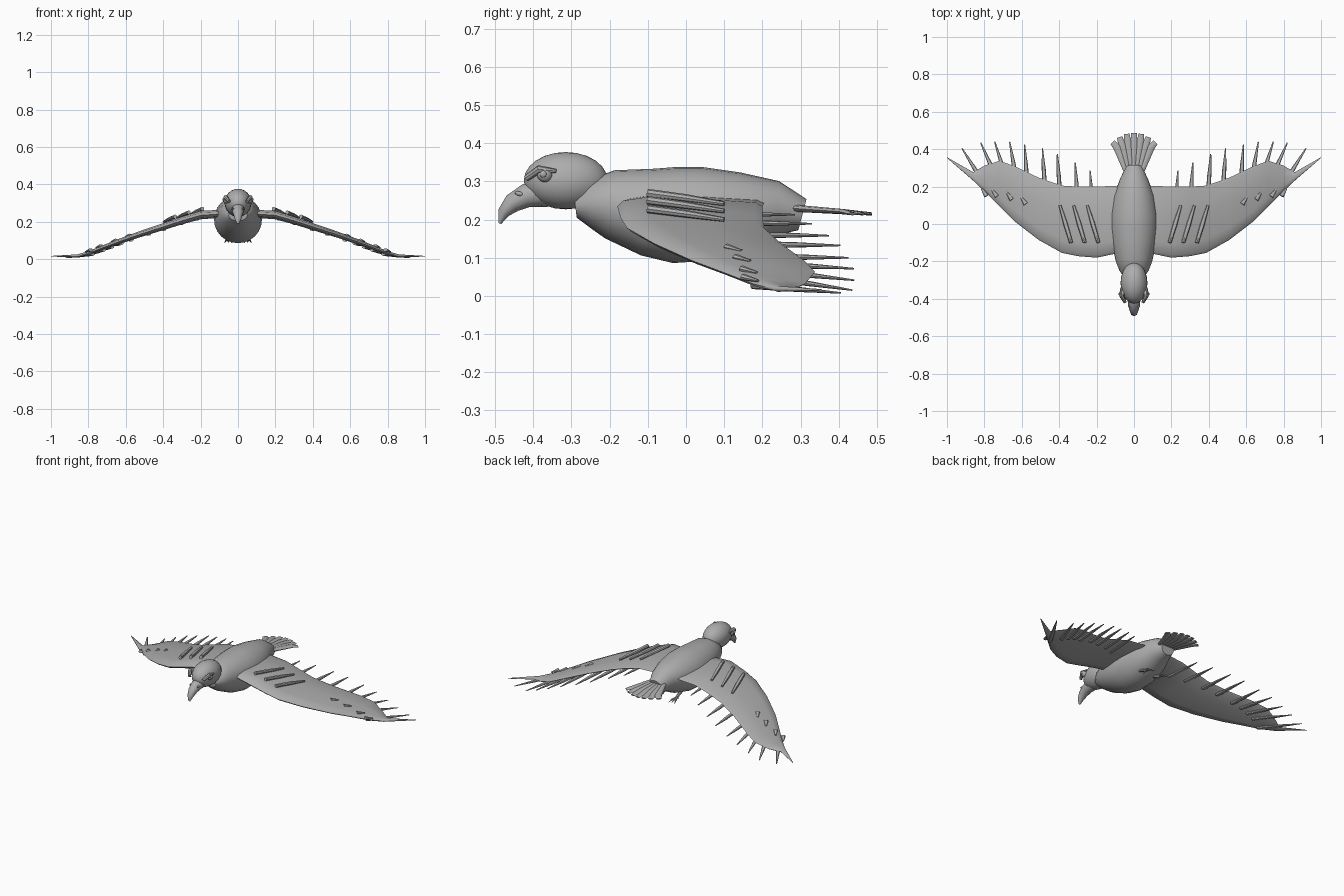
import bpy, bmesh, math
from mathutils import Vector

cube = bpy.data.objects.get("Cube")
if cube:
    bpy.data.objects.remove(cube, do_unlink=True)

grey = bpy.data.materials.new("plain_grey")
grey.use_nodes = True
grey.diffuse_color = (0.42, 0.42, 0.42, 1)
grey.node_tree.nodes["Principled BSDF"].inputs["Base Color"].default_value = (0.42, 0.42, 0.42, 1)


def finish(obj, angle=40):
    obj.data.materials.append(grey)
    bpy.ops.object.select_all(action="DESELECT")
    obj.select_set(True)
    bpy.context.view_layer.objects.active = obj
    bpy.ops.object.shade_smooth_by_angle(angle=math.radians(angle))
    return obj


def loft(name, rings, angle=40):
    """Skin a list of equal-length point rings and cap both ends."""
    bm = bmesh.new()
    loops = [[bm.verts.new(p) for p in ring] for ring in rings]
    n = len(loops[0])
    for a, b in zip(loops, loops[1:]):
        for i in range(n):
            j = (i + 1) % n
            bm.faces.new((a[i], a[j], b[j], b[i]))
    bm.faces.new(loops[0])
    bm.faces.new(loops[-1])
    bmesh.ops.recalc_face_normals(bm, faces=bm.faces)
    mesh = bpy.data.meshes.new(name)
    bm.to_mesh(mesh)
    bm.free()
    obj = bpy.data.objects.new(name, mesh)
    bpy.context.collection.objects.link(obj)
    return finish(obj, angle)


def tube(name, path, radii, sides=8):
    """Elliptical tube along a path; radii are (half width, half height)."""
    pts = [Vector(p) for p in path]
    rings = []
    for i, p in enumerate(pts):
        d = (pts[min(i + 1, len(pts) - 1)] - pts[max(i - 1, 0)]).normalized()
        side = d.cross(Vector((0, 0, 1))).normalized()
        up = side.cross(d)
        w, h = radii[i]
        angles = [2 * math.pi * k / sides for k in range(sides)]
        rings.append([p + side * w * math.cos(a) + up * h * math.sin(a) for a in angles])
    return loft(name, rings)


def ball(name, loc, scale, tilt=0, turn=0, seg=16):
    bpy.ops.mesh.primitive_uv_sphere_add(segments=seg, ring_count=seg // 2 + 2, location=loc,
                                         rotation=(tilt, 0, turn))
    obj = bpy.context.object
    obj.name = name
    obj.scale = scale
    return finish(obj)


# Body: y, centre height, half width, half height
body = [(-.29, .235, .05, .03), (-.25, .24, .078, .065), (-.2, .24, .097, .09),
        (-.1, .22, .12, .115), (-.03, .212, .128, .126), (.05, .215, .128, .123),
        (.15, .222, .11, .102), (.24, .23, .075, .071), (.305, .213, .045, .042)]
tube("body", [(0, y, z) for y, z, w, h in body], [(w, h) for y, z, w, h in body], 24)

# Head and hooked beak
ball("head", (0, -.315, .302), (.072, .11, .075), seg=20)
tube("beak", [(0, -.37, .272), (0, -.42, .262), (0, -.455, .243), (0, -.478, .218), (0, -.488, .19)],
     [(.036, .04), (.033, .031), (.026, .025), (.018, .016), (.006, .004)], 12)

# Tail fan
for i in range(7):
    t = i / 3 - 1
    end = (t * .115, .487 - .05 * t * t, .215)
    tube(f"tail_feather_{i + 1}", [(t * .03, .25, .232), (t * .09, .41, .221), end],
         [(.012, .01), (.021, .007), (.015, .004)])

# Wing stations: x, leading y, trailing y, height, half thickness
wing = [(.08, -.155, .205, .243, .022), (.2, -.18, .2, .235, .024), (.3, -.172, .2, .206, .022),
        (.385, -.155, .205, .178, .02), (.51, -.085, .248, .138, .018), (.64, .015, .31, .093, .015),
        (.72, .095, .338, .063, .013), (.8, .175, .312, .032, .011), (.86, .232, .277, .018, .008),
        (1, .353, .357, .016, .002)]
section = [(0, 0), (.04, .6), (.2, 1), (.6, .8), (.95, .4), (1, 0),
           (.95, -.4), (.6, -.7), (.2, -.9), (.04, -.6)]


def wing_height(x):
    for a, b in zip(wing, wing[1:]):
        if x <= b[0]:
            return a[3] + (b[3] - a[3]) * (x - a[0]) / (b[0] - a[0])
    return wing[-1][3]


flight_tips = [(.92, .405), (.82, .435), (.745, .44), (.665, .44), (.585, .425),
               (.49, .405), (.41, .375), (.315, .33), (.235, .285)]
small_coverts = [(.59, .125), (.665, .148), (.745, .165), (.8, .168)]

for side, s in (("left", 1), ("right", -1)):
    loft(f"{side}_wing", [[(s * x, lead + (trail - lead) * u, z + th * v) for u, v in section]
                          for x, lead, trail, z, th in wing], 50)

    # Flight feathers running out from beneath the trailing edge
    for i, (x, y) in enumerate(flight_tips):
        bx = x - .015 - max(0, x - .6) * .4
        root = Vector((s * bx, y - .23, wing_height(bx) - .014))
        tip = Vector((s * x, y, max(.008, wing_height(x) - .012)))
        tube(f"{side}_flight_feather_{i + 1}", [root, root.lerp(tip, .5), tip],
             [(.012, .009), (.011, .007), (.003, .002)])

    # Long coverts on the upper surface
    for i in range(3):
        x = .19 + i * .073
        z = wing_height(x) + .028
        tube(f"{side}_long_covert_{i + 1}",
             [(s * x, -.1, z + .006), (s * (x + .03), 0, z - .007), (s * (x + .06), .1, z - .022)],
             [(.01, .011), (.012, .01), (.007, .006)])

    # Short coverts near the wing tip
    for i, (x, y) in enumerate(small_coverts):
        z = wing_height(x) + .014
        tube(f"{side}_short_covert_{i + 1}",
             [(s * (x - .012), y - .018, z + .004), (s * (x + .014), y + .02, z - .006)],
             [(.014, .009), (.005, .004)])

    # Face details
    ball(f"{side}_eye", (s * .062, -.37, .318), (.017, .02, .02))
    ball(f"{side}_pupil", (s * .077, -.374, .319), (.006, .009, .009), seg=10)
    tube(f"{side}_brow", [(s * .048, -.418, .308), (s * .066, -.385, .332), (s * .068, -.34, .327)],
         [(.009, .009), (.012, .011), (.005, .005)])
    ball(f"{side}_nostril", (s * .026, -.437, .268), (.006, .012, .006), tilt=-.3, seg=10)

    # Legs and claws
    tube(f"{side}_leg", [(s * .05, .09, .14), (s * .052, .17, .105)], [(.012, .012), (.008, .008)])
    for i in (-1, 0, 1):
        tube(f"{side}_toe_{i + 2}",
             [(s * .052, .165, .106), (s * .052 + i * .013, .195, .1), (s * .052 + i * .02, .22, .088)],
             [(.006, .006), (.005, .005), (.001, .001)], 6)
    tube(f"{side}_hind_toe", [(s * .052, .17, .105), (s * .052, .145, .09)],
         [(.006, .006), (.001, .001)], 6)
